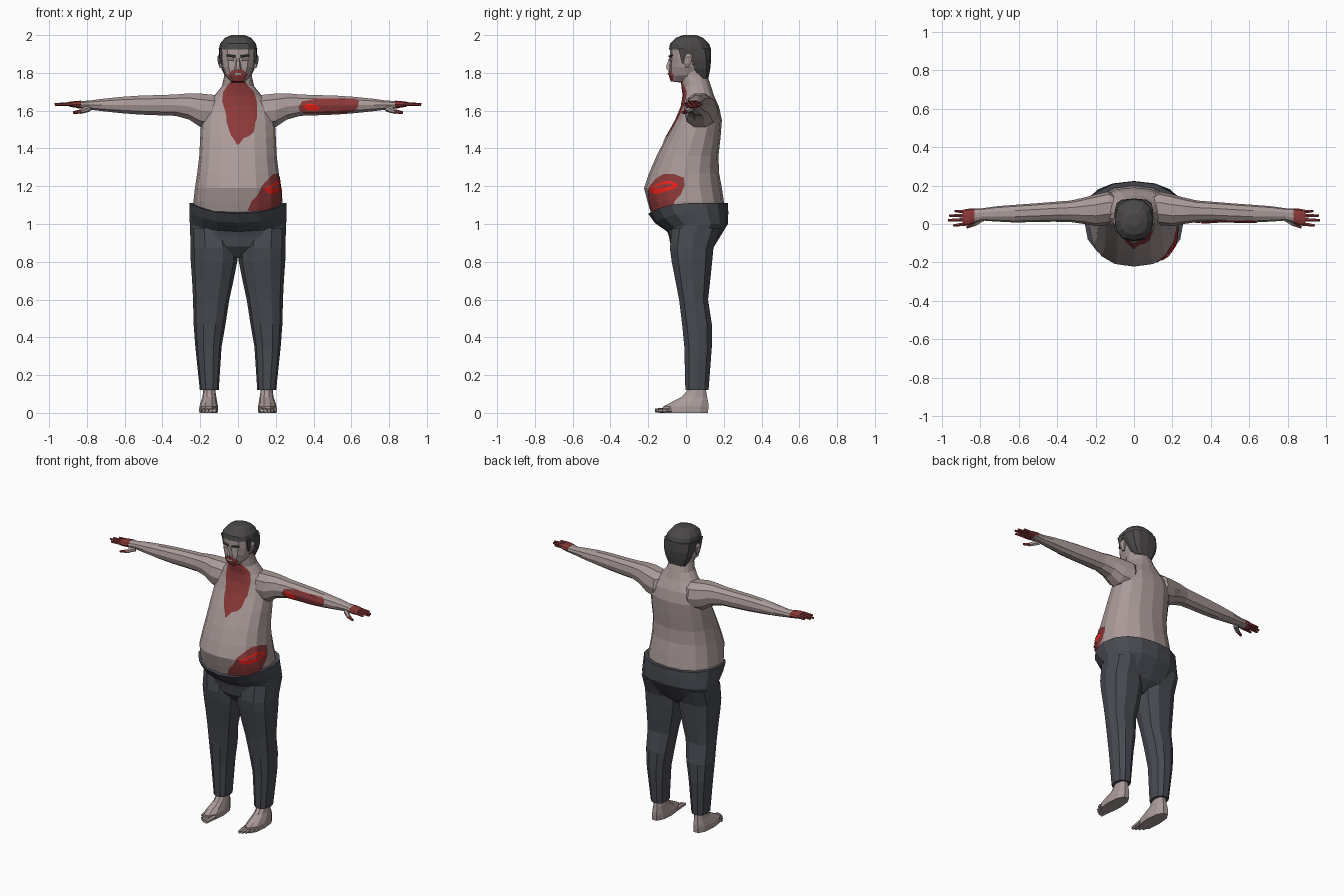
import bpy, bmesh, math
from mathutils import Vector
from mathutils.bvhtree import BVHTree


def material(name, rgb):
    m = bpy.data.materials.new(name)
    m.diffuse_color = (*rgb, 1)
    return m


SKIN = material("skin", (0.40, 0.325, 0.315))
CLOTH = material("cloth", (0.065, 0.07, 0.085))
HAIR = material("hair", (0.07, 0.064, 0.064))
BLOOD = material("dried_blood", (0.26, 0.04, 0.04))
WOUND = material("fresh_wound", (0.85, 0.015, 0.01))
WHITE = material("eye_white", (0.75, 0.72, 0.7))


def finish(name, bm, mat):
    me = bpy.data.meshes.new(name)
    bm.to_mesh(me)
    bm.free()
    ob = bpy.data.objects.new(name, me)
    me.materials.append(mat)
    bpy.context.scene.collection.objects.link(ob)
    return ob


def oval(u0, u1, v0, v1, n, p):
    # superellipse outline between the given limits
    out = []
    for i in range(n):
        a = 2 * math.pi * i / n
        c, s = math.cos(a), math.sin(a)
        cu = math.copysign(abs(c) ** (2 / p), c) if abs(c) > 1e-6 else 0
        cv = math.copysign(abs(s) ** (2 / p), s) if abs(s) > 1e-6 else 0
        out.append(((u0 + u1) / 2 + cu * (u1 - u0) / 2, (v0 + v1) / 2 + cv * (v1 - v0) / 2, s))
    return out


def level(z, x0, x1, y0, y1, dip=0, n=16, p=2.3):
    # horizontal ring, optionally dipping at the front
    return [Vector((x, y, z - dip * max(0, -s) ** 2)) for x, y, s in oval(x0, x1, y0, y1, n, p)]


def upright(x, y0, y1, z0, z1, n=10, p=2.2):
    return [Vector((x, y, z)) for y, z, s in oval(y0, y1, z0, z1, n, p)]


def loft(name, rings, mat, side=1):
    bm = bmesh.new()
    loops = [[bm.verts.new((v.x * side, v.y, v.z)) for v in r] for r in rings]
    n = len(loops[0])
    for a, b in zip(loops, loops[1:]):
        for i in range(n):
            bm.faces.new((a[i], a[(i + 1) % n], b[(i + 1) % n], b[i]))
    bm.faces.new(loops[0])
    bm.faces.new(loops[-1])
    bmesh.ops.recalc_face_normals(bm, faces=bm.faces)
    return finish(name, bm, mat)


def tube(name, a, b, ra, rb, mat, side=1, n=6):
    a, b = Vector(a), Vector(b)
    a.x *= side
    b.x *= side
    d = b - a
    bm = bmesh.new()
    bmesh.ops.create_cone(bm, cap_ends=True, segments=n, radius1=ra, radius2=rb, depth=d.length)
    mtx = d.to_track_quat('Z', 'Y').to_matrix().to_4x4()
    mtx.translation = (a + b) / 2
    bmesh.ops.transform(bm, matrix=mtx, verts=bm.verts)
    return finish(name, bm, mat)


def sym(rows, **kw):
    return [level(r[0], -r[1], r[1], *r[2:], **kw) for r in rows]


# torso and neck
body = [loft("torso", sym([
    (1.02, .20, -.14, .18), (1.06, .232, -.186, .20), (1.12, .236, -.204, .20),
    (1.19, .228, -.222, .19), (1.27, .216, -.195, .175), (1.36, .205, -.156, .172),
    (1.46, .20, -.105, .183), (1.55, .195, -.055, .19), (1.62, .18, -.025, .175),
    (1.68, .125, -.015, .148), (1.73, .085, -.02, .132), (1.78, .074, -.028, .115),
    (1.84, .07, -.02, .105)]), SKIN)]

# head, nose
body.append(loft("head", sym([
    (1.755, .035, -.077, .03), (1.785, .066, -.087, .09), (1.83, .085, -.088, .115),
    (1.88, .094, -.086, .124), (1.93, .095, -.086, .124), (1.97, .075, -.06, .095)],
    n=12, p=2.5), SKIN))
loft("nose", [level(1.818, -.02, .02, -.104, -.07, n=6), level(1.835, -.016, .016, -.107, -.07, n=6),
              level(1.88, -.008, .008, -.09, -.07, n=6)], SKIN)

# hair cap and nape
loft("hair_cap", sym([(1.925, .101, -.09, .132), (1.955, .095, -.085, .122), (1.985, .07, -.055, .092),
                      (2.0, .035, -.015, .055)], n=12, p=2.4), HAIR)
loft("hair_back", sym([(1.77, .062, .06, .118), (1.82, .087, .03, .128), (1.87, .1, .0, .133),
                       (1.93, .102, -.05, .132)], n=12, p=3), HAIR)

for s, tag in ((1, "left"), (-1, "right")):
    # face details, ear and sideburn
    tube(tag + "_brow", (.014, -.086, 1.887), (.06, -.072, 1.893), .007, .005, HAIR, s)
    tube(tag + "_eye", (.022, -.082, 1.871), (.05, -.074, 1.871), .007, .006, WHITE, s)
    loft(tag + "_ear", [level(1.825, .08, .096, -.005, .015, n=6), level(1.85, .085, .106, -.01, .028, n=6),
                        level(1.885, .085, .11, -.008, .036, n=6), level(1.9, .085, .1, .0, .025, n=6)], SKIN, s)
    loft(tag + "_sideburn", [level(1.85, .083, .098, -.022, -.003, n=6),
                             level(1.93, .085, .102, -.045, .01, n=6)], HAIR, s)

    # arm with shoulder
    body.append(loft(tag + "_arm", [upright(*r) for r in (
        (.05, .03, .12, 1.57, 1.68), (.13, -.005, .17, 1.50, 1.688), (.20, -.012, .155, 1.51, 1.695),
        (.26, .0, .138, 1.55, 1.695), (.33, .01, .122, 1.57, 1.688), (.42, .012, .115, 1.573, 1.685),
        (.52, .01, .107, 1.577, 1.682), (.62, .008, .10, 1.585, 1.675), (.72, .013, .092, 1.596, 1.664),
        (.79, .018, .082, 1.605, 1.654), (.85, .002, .08, 1.612, 1.652))], SKIN, s))

    # hand with fingers
    loft(tag + "_palm", [upright(.83, .004, .082, 1.61, 1.654), upright(.86, -.008, .08, 1.615, 1.652),
                         upright(.892, -.01, .074, 1.62, 1.648)], BLOOD, s)
    for i, (y0, x1, y1) in enumerate(((.0, .942, -.008), (.022, .97, .02), (.043, .963, .044), (.063, .935, .068))):
        tube(f"{tag}_finger_{i + 1}", (.88, y0, 1.635), (x1, y1, 1.633), .011, .007, BLOOD, s)
    tube(tag + "_thumb", (.79, .03, 1.612), (.835, -.004, 1.594), .018, .012, SKIN, s)
    tube(tag + "_thumb_tip", (.83, .0, 1.596), (.872, -.018, 1.59), .012, .007, BLOOD, s)

    # trouser leg
    loft(tag + "_trouser_leg", [level(*r, n=10, p=2.4) for r in (
        (.98, .02, .252, -.08, .19), (.87, .0, .252, -.09, .15), (.80, .004, .25, -.08, .143),
        (.70, .024, .243, -.06, .132), (.60, .046, .238, -.04, .12), (.47, .066, .235, -.024, .14),
        (.35, .087, .226, -.012, .14), (.12, .102, .202, -.006, .122))], CLOTH, s)

    # foot with toes
    loft(tag + "_foot", [level(*r, n=10) for r in (
        (.18, .122, .182, .02, .1), (.12, .12, .184, .005, .108), (.085, .115, .188, -.025, .115),
        (.055, .11, .198, -.085, .122), (.035, .106, .204, -.125, .124), (.0, .108, .204, -.125, .122))], SKIN, s)
    for i in range(5):
        x = .121 + .019 * i
        tube(f"{tag}_toe_{i + 1}", (x, -.08, .016), (x + .004, -.163 + .004 * i * i, .012),
             .016 - .001 * i, .011 - .001 * i, SKIN, s)

# trouser hips with low front waistline
loft("trouser_hips", sym([
    (1.11, .258, -.2, .222, .056), (1.06, .258, -.165, .224, .055), (1.0, .255, -.1, .222, .04),
    (.94, .253, -.092, .185), (.88, .235, -.08, .148), (.82, .06, -.03, .08)]), CLOTH)

# surface of the body, for laying blood patches on the skin
verts, polys = [], []
for ob in body:
    k = len(verts)
    verts += [v.co.copy() for v in ob.data.vertices]
    polys += [[i + k for i in p.vertices] for p in ob.data.polygons]
tree = BVHTree.FromPolygons(verts, polys)


def patch(name, rows, mat, angle=0, lift=.004, cols=12, sub=4):
    # rows of (z, left, right), cast horizontally onto the body; angle turns from the front to +x
    a = math.radians(angle)
    look = Vector((-math.sin(a), math.cos(a), 0))
    u = Vector((math.cos(a), math.sin(a), 0))
    full = []
    for r0, r1 in zip(rows, rows[1:]):
        full += [[p + (q - p) * t / sub for p, q in zip(r0, r1)] for t in range(sub)]
    full.append(rows[-1])
    bm = bmesh.new()
    grid = []
    for z, l, r in full:
        line = []
        for i in range(cols + 1):
            start = u * (l + (r - l) * i / cols) + Vector((0, 0, z)) - look
            hit = tree.ray_cast(start, look)[0]
            if hit is None:
                hit = tree.find_nearest(start + look)[0]
            line.append(bm.verts.new(hit - look * lift))
        grid.append(line)
    for g, h in zip(grid, grid[1:]):
        for i in range(cols):
            bm.faces.new((g[i], h[i], h[i + 1], g[i + 1]))
    finish(name, bm, mat)


# blood stains and wounds
patch("mouth_blood", [(1.815, -.03, .03), (1.79, -.052, .052), (1.762, -.03, .03), (1.735, -.055, .05),
                      (1.70, -.078, .085)], BLOOD)
patch("mouth", [(1.80, -.02, .02), (1.795, -.026, .026), (1.788, -.024, .024)], HAIR, lift=.008, sub=1)
patch("teeth", [(1.797, -.016, .016), (1.792, -.016, .016)], WHITE, lift=.01, sub=1)
patch("chest_blood", [(1.70, -.078, .085), (1.65, -.084, .1), (1.60, -.068, .1), (1.56, -.06, .1),
                      (1.54, -.06, .092), (1.49, -.045, .085), (1.465, -.035, .06), (1.455, -.025, .03),
                      (1.42, -.006, .004)], BLOOD)
patch("arm_blood", [(1.664, .42, .62), (1.65, .34, .64), (1.62, .32, .635), (1.60, .325, .62),
                    (1.585, .35, .56)], BLOOD)
patch("arm_wound", [(1.635, .36, .40), (1.618, .345, .435), (1.60, .375, .42)], WOUND, lift=.008)
patch("belly_blood", [(1.265, .03, .085), (1.245, -.01, .135), (1.20, -.07, .14), (1.16, -.085, .13),
                      (1.12, -.105, .10), (1.07, -.11, .09)], BLOOD, angle=50)
patch("belly_wound", [(1.228, .05, .075), (1.21, .0, .115), (1.19, -.055, .105), (1.17, -.05, .05),
                      (1.16, -.025, .01)], WOUND, angle=50, lift=.008)
patch("belly_gash", [(1.214, .06, .085), (1.2, .0, .09), (1.188, -.035, .02)], BLOOD, angle=50, lift=.011)
